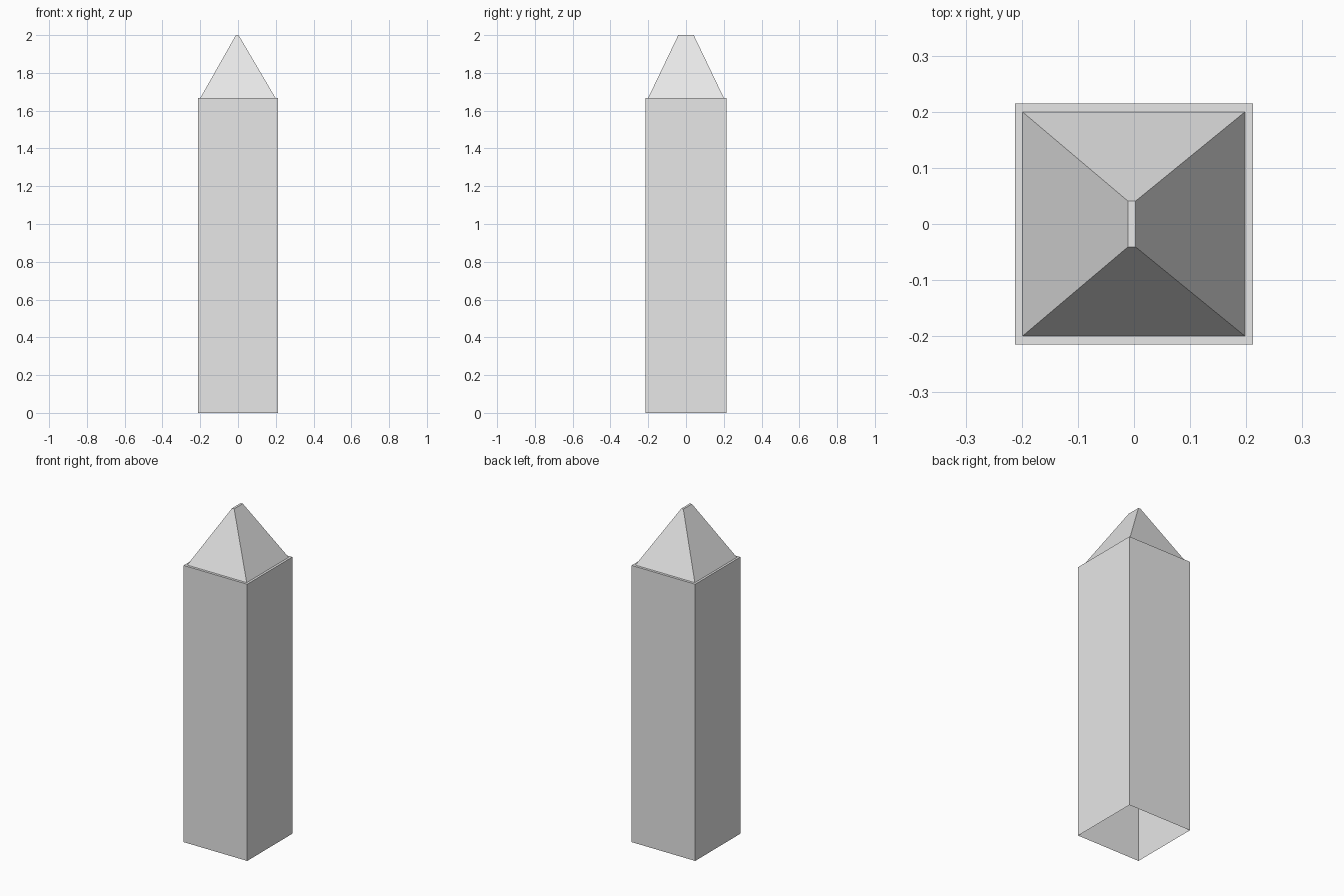
import bpy
import bmesh

default = bpy.data.objects.get("Cube")
if default:
    bpy.data.objects.remove(default, do_unlink=True)

# Plain stone grey
stone = bpy.data.materials.new("stone_grey")
stone.use_nodes = True
grey = (0.8, 0.8, 0.8, 1)
stone.diffuse_color = grey
stone.node_tree.nodes["Principled BSDF"].inputs["Base Color"].default_value = grey


def ring(bm, x0, x1, y, z):
    """Rectangular ring of vertices, counter-clockwise from above."""
    return [bm.verts.new(p) for p in
            ((x0, -y, z), (x1, -y, z), (x1, y, z), (x0, y, z))]


def bridge(bm, low, high):
    for i in range(4):
        j = (i + 1) % 4
        bm.faces.new((low[i], low[j], high[j], high[i]))


def loft(name, sections):
    """Stack rectangular rings, closed on top and open underneath."""
    bm = bmesh.new()
    rings = [ring(bm, *s) for s in sections]
    for low, high in zip(rings, rings[1:]):
        bridge(bm, low, high)
    bm.faces.new(rings[-1])
    mesh = bpy.data.meshes.new(name)
    bm.to_mesh(mesh)
    bm.free()
    mesh.materials.append(stone)
    obj = bpy.data.objects.new(name, mesh)
    bpy.context.collection.objects.link(obj)
    return obj


SHOULDER = 1.668

# Hollow square shaft, narrow ledge, and wedge-topped cap in one shell
loft("obelisk_pillar", [
    (-0.212, 0.212, 0.215, 0),
    (-0.212, 0.212, 0.215, SHOULDER),
    (-0.199, 0.198, 0.2, SHOULDER),
    (-0.011, 0.003, 0.041, 2),
])
